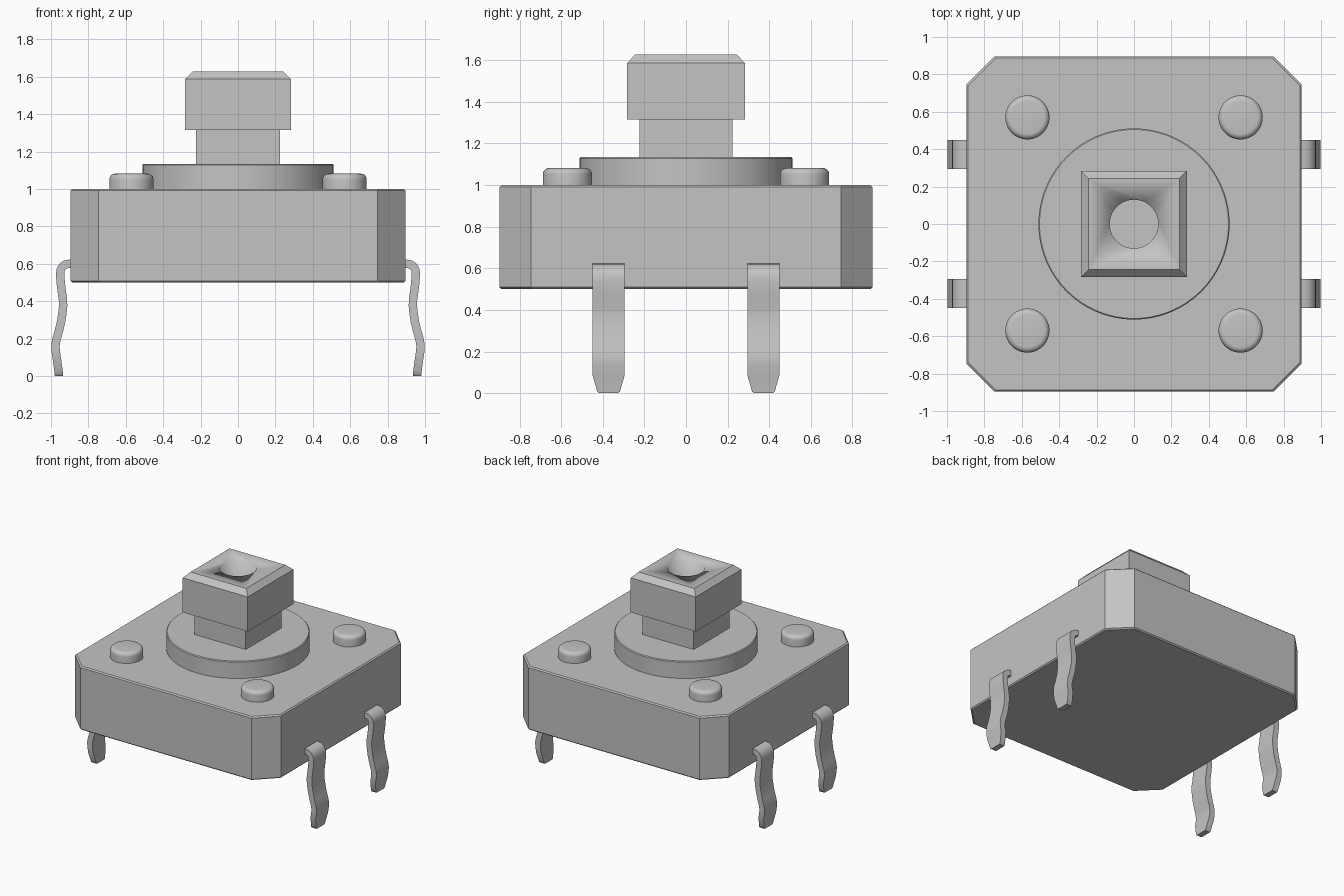
import bpy, bmesh, math
from mathutils import Vector

if "Cube" in bpy.data.objects:
    bpy.data.objects.remove(bpy.data.objects["Cube"])

grey = bpy.data.materials.new("plain grey")
grey.diffuse_color = (0.55, 0.55, 0.55, 1)
grey.use_nodes = True
grey.node_tree.nodes["Principled BSDF"].inputs["Base Color"].default_value = grey.diffuse_color


def loft(name, rings, angle=30):
    """Skin a list of equal-length point rings and cap both ends."""
    bm = bmesh.new()
    rows = [[bm.verts.new(p) for p in ring] for ring in rings]
    n = len(rows[0])
    for a, b in zip(rows, rows[1:]):
        for i in range(n):
            j = (i + 1) % n
            bm.faces.new((a[i], a[j], b[j], b[i]))
    bm.faces.new(rows[0][::-1])
    bm.faces.new(rows[-1])
    bmesh.ops.recalc_face_normals(bm, faces=bm.faces)
    mesh = bpy.data.meshes.new(name)
    bm.to_mesh(mesh)
    bm.free()
    mesh.materials.append(grey)
    ob = bpy.data.objects.new(name, mesh)
    bpy.context.collection.objects.link(ob)
    bpy.ops.object.select_all(action='DESELECT')
    ob.select_set(True)
    bpy.context.view_layer.objects.active = ob
    bpy.ops.object.shade_smooth_by_angle(angle=math.radians(angle))
    return ob


def circle(r, z, cx=0, cy=0, n=48):
    return [(cx + r * math.cos(math.tau * i / n), cy + r * math.sin(math.tau * i / n), z)
            for i in range(n)]


def square(h, z):
    return [(h, -h, z), (h, h, z), (-h, h, z), (-h, -h, z)]


def octagon(h, c, z):
    k = h - c
    return [(h, -k, z), (h, k, z), (k, h, z), (-k, h, z),
            (-h, k, z), (-h, -k, z), (-k, -h, z), (k, -h, z)]


# Housing with chamfered corners and slightly eased rims
loft("housing", [octagon(0.887, 0.148, 0.5), octagon(0.896, 0.15, 0.509),
                 octagon(0.896, 0.15, 0.991), octagon(0.887, 0.148, 1.0)], 20)

# Round collar around the plunger
loft("collar", [circle(0.511, 0.99, n=96), circle(0.511, 1.129, n=96), circle(0.505, 1.135, n=96)])

# Square plunger stem
loft("plunger_stem", [square(0.224, 1.12), square(0.224, 1.32)])

# Square cap with bevelled top and a round blind hole
cap = loft("plunger_cap", [square(0.283, 1.315), square(0.283, 1.587), square(0.243, 1.628)])
cutter = loft("hole_cutter", [circle(0.13, 1.36), circle(0.13, 1.75)])
cutter.hide_render = True
cut = cap.modifiers.new("hole", 'BOOLEAN')
cut.object = cutter
cut.operation = 'DIFFERENCE'
cut.solver = 'EXACT'
bpy.context.view_layer.objects.active = cap
bpy.ops.object.modifier_apply(modifier=cut.name)
bpy.data.objects.remove(cutter, do_unlink=True)

# Four rounded rivet heads
for sx in (-1, 1):
    for sy in (-1, 1):
        rings = [circle(0.118, 0.99, sx * 0.57, sy * 0.57)]
        for k in range(6):
            a = math.pi / 2 * k / 5
            rings.append(circle(0.088 + 0.03 * math.cos(a), 1.052 + 0.03 * math.sin(a),
                                sx * 0.57, sy * 0.57))
        loft("rivet", rings)

# Four crimped legs: centreline (x, z) and half width
path = [(0.85, 0.600, 0.0775), (0.900, 0.600, 0.0775), (0.922, 0.597, 0.0775),
        (0.938, 0.586, 0.0775), (0.948, 0.568, 0.0775), (0.951, 0.545, 0.0775),
        (0.948, 0.500, 0.0775), (0.942, 0.450, 0.0775), (0.936, 0.410, 0.0775),
        (0.935, 0.375, 0.0775), (0.939, 0.335, 0.0775), (0.946, 0.290, 0.0775),
        (0.959, 0.235, 0.0775), (0.971, 0.195, 0.0775), (0.976, 0.165, 0.0775),
        (0.975, 0.135, 0.0775), (0.968, 0.090, 0.0775), (0.960, 0.030, 0.060),
        (0.958, 0.010, 0.055), (0.957, 0.000, 0.046)]
T = 0.0225
for sx in (-1, 1):
    for cy in (-0.372, 0.372):
        rings = []
        for i, (x, z, w) in enumerate(path):
            p, q = path[max(i - 1, 0)], path[min(i + 1, len(path) - 1)]
            d = Vector((q[0] - p[0], q[1] - p[1])).normalized()
            nx, nz = -d.y * T, d.x * T
            if i == len(path) - 1:
                nz = 0  # flat tip on the ground
            rings.append([(sx * (x + s * nx), cy + t * w, z + s * nz)
                          for s, t in ((1, 1), (1, -1), (-1, -1), (-1, 1))])
        loft("leg", rings, 40)
